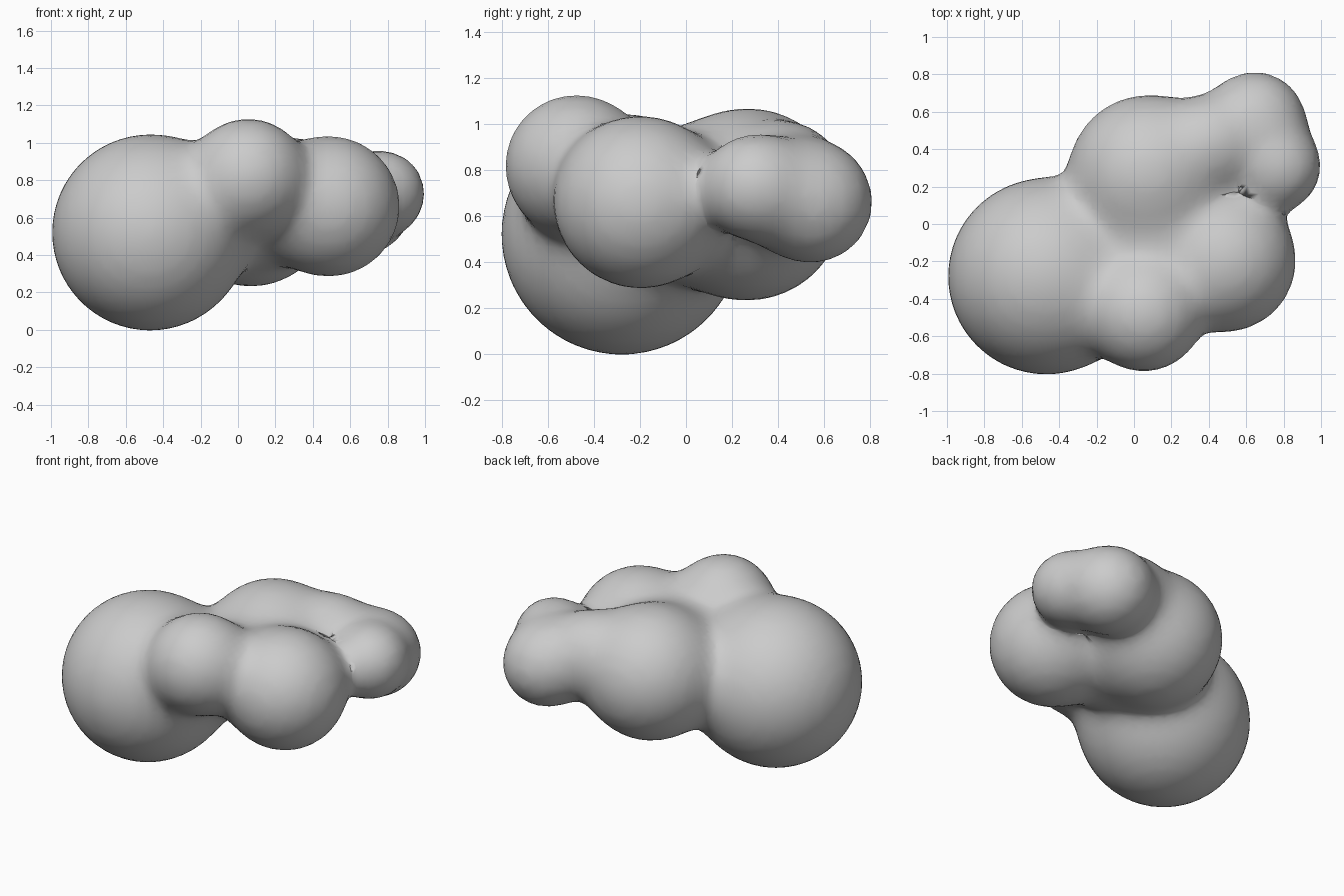
import bpy, bmesh, math
from mathutils import Vector, Matrix

if "Cube" in bpy.data.objects:
    bpy.data.objects.remove(bpy.data.objects["Cube"])

# Lobes of the blob: centre x, y, z and radius
LOBES = [
    (-0.47, -0.28, 0.52, 0.523),   # large left lobe
    (0.055, -0.48, 0.82, 0.305),   # upper front lobe
    (0.49, -0.20, 0.66, 0.372),    # right lobe
    (0.07, 0.27, 0.65, 0.415),     # back lobe
    (0.40, 0.43, 0.77, 0.225),     # bridge lobe
    (0.65, 0.55, 0.66, 0.258),     # back right lobe
    (0.775, 0.30, 0.73, 0.215),    # small right lobe
    (0.10, -0.06, 0.65, 0.28),     # core filling the middle
]
BLEND = 0.062


def distance(p):
    """Signed distance to the softly blended lobes."""
    d = [(p - Vector(b[:3])).length - b[3] for b in LOBES]
    m = min(d)
    return m - BLEND * math.log(sum(math.exp((m - v) / BLEND) for v in d))


def gradient(p, e=0.004):
    axes = (Vector((e, 0, 0)), Vector((0, e, 0)), Vector((0, 0, e)))
    return Vector([distance(p + a) - distance(p - a) for a in axes]) / (2 * e)


# Overlapping spheres
bm = bmesh.new()
for x, y, z, r in LOBES:
    bmesh.ops.create_icosphere(bm, subdivisions=4, radius=r,
                               matrix=Matrix.Translation((x, y, z)))
mesh = bpy.data.meshes.new("blob")
bm.to_mesh(mesh)
bm.free()
blob = bpy.data.objects.new("blob", mesh)
bpy.context.collection.objects.link(blob)

# Fuse into one skin
rem = blob.modifiers.new("fuse", 'REMESH')
rem.mode = 'VOXEL'
rem.voxel_size = 0.05
bpy.context.view_layer.objects.active = blob
blob.select_set(True)
bpy.ops.object.modifier_apply(modifier=rem.name)

# Settle the skin onto the blended surface
for v in blob.data.vertices:
    p = v.co.copy()
    for _ in range(5):
        g = gradient(p)
        p -= g * (distance(p) / max(g.length_squared, 0.2))
    v.co = p

bpy.ops.object.shade_smooth()
